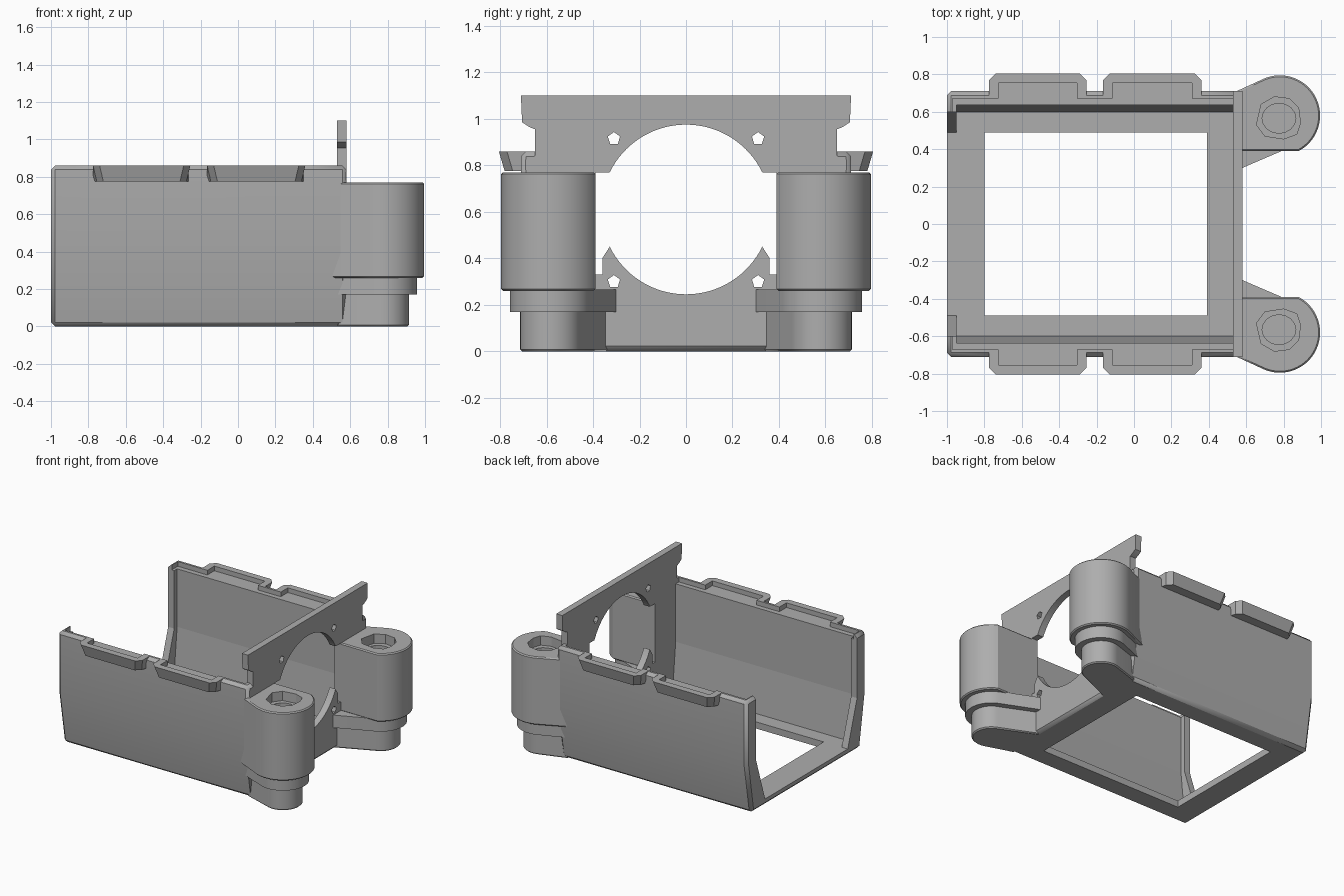
import bpy, bmesh, math
from mathutils import Vector

if "Cube" in bpy.data.objects:
    bpy.data.objects.remove(bpy.data.objects["Cube"])

grey = bpy.data.materials.new("plain grey")
grey.diffuse_color = (0.42, 0.42, 0.42, 1)
grey.use_nodes = True
grey.node_tree.nodes["Principled BSDF"].inputs["Base Color"].default_value = grey.diffuse_color


def prism(name, pts, axis, lo, hi, bevel=0.0):
    """Extrude a 2D outline along an axis: x takes (y,z), z takes (x,y)."""
    bm = bmesh.new()
    place = (lambda p: (lo, p[0], p[1])) if axis == 'x' else (lambda p: (p[0], p[1], lo))
    face = bm.faces.new([bm.verts.new(place(p)) for p in pts])
    ext = bmesh.ops.extrude_face_region(bm, geom=[face])
    move = Vector((hi - lo, 0, 0)) if axis == 'x' else Vector((0, 0, hi - lo))
    bmesh.ops.translate(bm, vec=move, verts=[v for v in ext['geom'] if isinstance(v, bmesh.types.BMVert)])
    bmesh.ops.recalc_face_normals(bm, faces=bm.faces[:])
    mesh = bpy.data.meshes.new(name)
    bm.to_mesh(mesh)
    bm.free()
    mesh.materials.append(grey)
    ob = bpy.data.objects.new(name, mesh)
    bpy.context.collection.objects.link(ob)
    if bevel:
        mod = ob.modifiers.new("bevel", 'BEVEL')
        mod.width = bevel
        mod.segments = 1
        mod.limit_method = 'ANGLE'
        mod.angle_limit = math.radians(40)
    return ob


def cut(ob, *cutters):
    for c in cutters:
        c.hide_render = True
        c.hide_set(True)
        mod = ob.modifiers.new("cut", 'BOOLEAN')
        mod.object = c
        mod.operation = 'DIFFERENCE'
        mod.solver = 'EXACT'


def smooth(ob):
    bpy.ops.object.select_all(action='DESELECT')
    ob.select_set(True)
    bpy.context.view_layer.objects.active = ob
    bpy.ops.object.shade_smooth_by_angle(angle=math.radians(28))


def arc(cx, cy, r, a0, a1, n):
    return [(cx + r * math.cos(math.radians(a0 + (a1 - a0) * i / n)),
             cy + r * math.sin(math.radians(a0 + (a1 - a0) * i / n))) for i in range(n + 1)]


def mirrored(half):
    return half + [(-y, z) for y, z in reversed(half)]


def rect(a0, a1, b0, b1):
    return [(a0, b0), (a1, b0), (a1, b1), (a0, b1)]


def opening(name):
    # round front opening with a square step on each side
    a = math.degrees(math.asin(0.16 / 0.365))
    half = arc(0, 0.61, 0.365, -90, -a, 16)[1:]
    half += [(0.36, 0.40), (0.36, 0.33), (0.39, 0.33), (0.39, 0.77)]
    half += arc(0, 0.61, 0.365, a, 89, 16)
    return prism(name, [(0, 0.245)] + mirrored(half), 'x', 0.48, 0.64)


def screw_holes(z):
    return [prism("screw_hole_cutter", arc(y, z, 0.028, 18, 306, 4), 'x', 0.48, 0.64)
            for y in (-0.31, 0.31)]


# Open tray with a framed window in the floor and a stiffened rear edge
tray = prism("tray", mirrored([(0.645, 0), (0.71, 0.39), (0.71, 0.86)]), 'x', -1, 0.58, 0.022)
cut(tray,
    prism("inside_cutter", mirrored([(0.60, 0.05), (0.635, 0.39), (0.635, 1.0)]), 'x', -0.95, 0.53),
    prism("rear_cutter", mirrored([(0.49, 0.05), (0.60, 0.39), (0.60, 1.0)]), 'x', -1.1, -0.94),
    prism("window_cutter", rect(-0.8, 0.39, -0.49, 0.49), 'z', -0.1, 0.2),
    opening("tray_opening_cutter"), *screw_holes(0.30))
for s in (1, -1):
    # rim step along the top of each side wall
    y0, y1 = sorted((s * 0.58, s * 0.672))
    cut(tray, prism("rim_cutter", rect(-0.97, 0.53, y0, y1), 'z', 0.825, 1.0))
    for x0, x1 in ((-0.775, -0.255), (-0.165, 0.36)):
        y0, y1 = sorted((s * 0.58, s * 0.755))
        cut(tray, prism("slot_cutter", rect(x0 + 0.05, x1 - 0.05, y0, y1), 'z', 0.825, 1.0))
smooth(tray)

# Raised front plate with side notches
front_plate = prism("front_plate", mirrored(
    [(0.64, 0.74), (0.69, 0.78), (0.69, 0.825), (0.65, 0.84), (0.65, 0.955),
     (0.675, 0.965), (0.705, 0.985), (0.71, 1.10)]), 'x', 0.53, 0.58)
cut(front_plate, opening("plate_opening_cutter"), *screw_holes(0.915))
smooth(front_plate)

for s, side in ((1, "left"), (-1, "right")):
    def flip(pts):
        return [(x, s * y) for x, y in pts]

    # Snap lips: shallow trays standing out from the side walls
    for i, (x0, x1) in enumerate(((-0.775, -0.255), (-0.165, 0.36))):
        outline = [(x0, 0.675), (x0, 0.77), (x0 + 0.035, 0.805),
                   (x1 - 0.035, 0.805), (x1, 0.77), (x1, 0.675)]
        lip = prism(f"{side}_lip_{i + 1}", flip(outline), 'z', 0.775, 0.86)
        # draw the underside in for a sloped bottom edge
        for v in lip.data.vertices:
            if v.co.z < 0.8 and abs(v.co.y) > 0.7:
                v.co.y -= s * 0.025
                v.co.x += 0.02 if v.co.x < (x0 + x1) / 2 else -0.02
        cut(lip, prism("lip_cutter", flip(rect(x0 + 0.05, x1 - 0.05, 0.6, 0.755)), 'z', 0.825, 1.0))
        smooth(lip)

    # Corner post: large upper drum with a keyed recess
    drum = arc(0.78, 0.58, 0.215, -62, 112, 28)
    post = prism(f"{side}_post", flip([(0.545, 0.39)] + drum + [(0.45, 0.665), (0.54, 0.645)]),
                 'z', 0.26, 0.77, 0.008)
    key = [(0.655, 0.53), (0.70, 0.47), (0.80, 0.455), (0.87, 0.48), (0.89, 0.54),
           (0.88, 0.62), (0.83, 0.67), (0.75, 0.68), (0.68, 0.64)]
    inner = [(0.775 + 0.09 * math.cos(t * math.pi / 8), 0.565 + 0.08 * math.sin(t * math.pi / 8))
             for t in range(16)]
    cut(post, prism("key_cutter", flip(key), 'z', 0.70, 0.9),
        prism("bore_cutter", flip(inner), 'z', 0.55, 0.9))
    smooth(post)

    # Stepped collar and foot below the drum
    collar = prism(f"{side}_collar",
                   flip([(0.545, 0.285)] + arc(0.78, 0.58, 0.178, -68, 110, 24) + [(0.50, 0.66), (0.54, 0.62)]),
                   'z', 0.17, 0.265)
    smooth(collar)
    foot = prism(f"{side}_foot",
                 flip([(0.545, 0.33)] + arc(0.78, 0.58, 0.134, -72, 105, 20) + [(0.53, 0.64)]),
                 'z', 0.0, 0.18, 0.008)
    smooth(foot)
